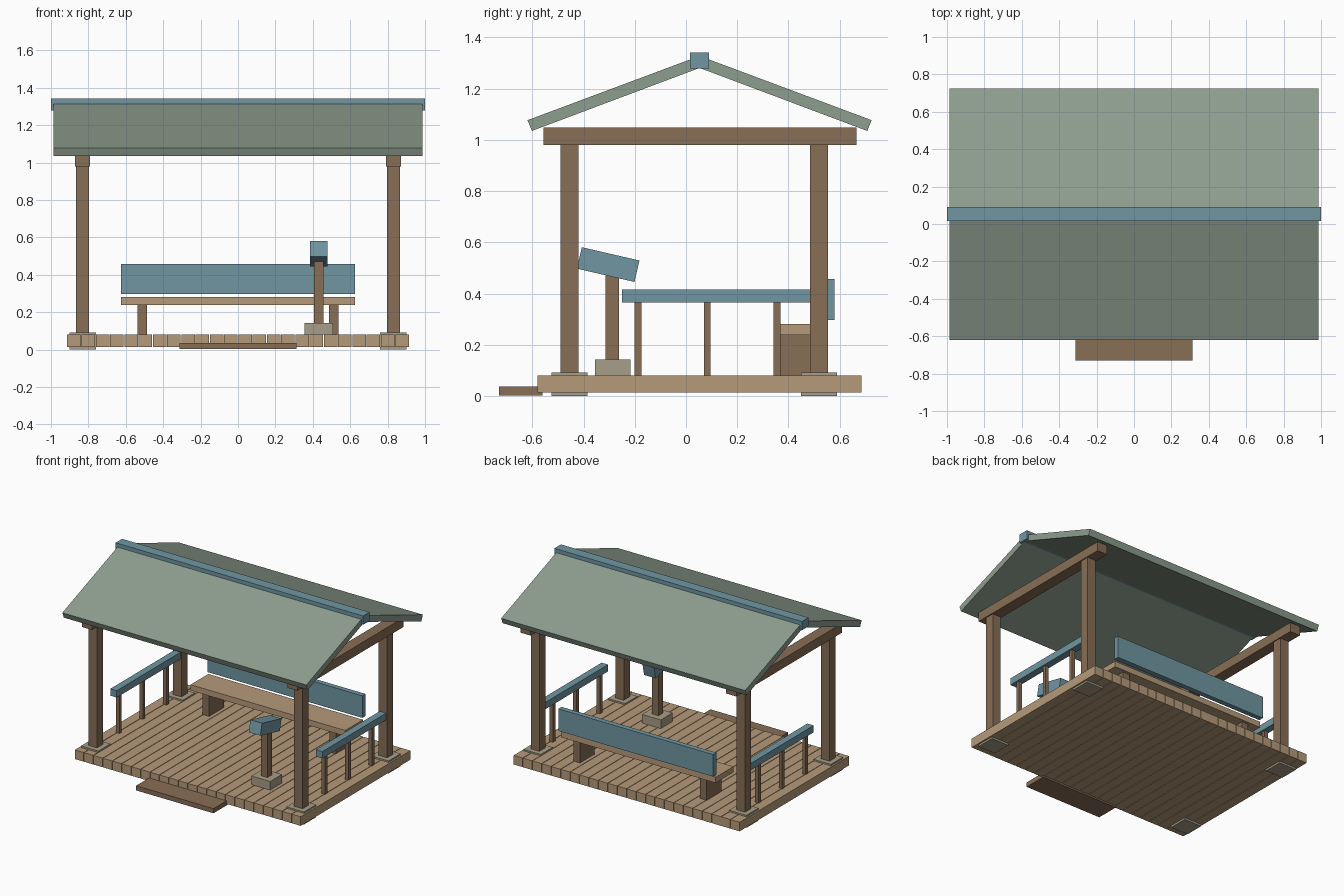
import bpy
from math import radians
from mathutils import Matrix

cube = bpy.data.objects.get("Cube")
if cube:
    bpy.data.objects.remove(cube)


def material(name, rgb):
    mat = bpy.data.materials.new(name)
    mat.use_nodes = True
    color = (*rgb, 1)
    mat.diffuse_color = color
    mat.node_tree.nodes["Principled BSDF"].inputs["Base Color"].default_value = color
    return mat


GREEN = material("roof_green", (0.27, 0.34, 0.275))
BLUE = material("trim_blue", (0.162, 0.305, 0.361))
BROWN = material("timber_brown", (0.246, 0.156, 0.093))
TAN = material("plank_tan", (0.468, 0.328, 0.195))
STONE = material("footing_stone", (0.392, 0.342, 0.246))


def prism(name, profile, x0, x1, mat):
    """Extrude a (y, z) profile along x."""
    n = len(profile)
    verts = [(x, y, z) for x in (x0, x1) for y, z in profile]
    faces = [tuple(reversed(range(n))), tuple(range(n, 2 * n))]
    faces += [(i, (i + 1) % n, n + (i + 1) % n, n + i) for i in range(n)]
    mesh = bpy.data.meshes.new(name)
    mesh.from_pydata(verts, [], faces)
    mesh.materials.append(mat)
    obj = bpy.data.objects.new(name, mesh)
    bpy.context.collection.objects.link(obj)
    return obj


def box(name, x, y, z, mat):
    """Box from (min, max) pairs."""
    profile = [(y[0], z[0]), (y[1], z[0]), (y[1], z[1]), (y[0], z[1])]
    return prism(name, profile, x[0], x[1], mat)


def span(center, width):
    return center - width / 2, center + width / 2


MID = 0.053        # y of the ridge and deck centre
DECK_TOP = 0.08

# Deck of parallel planks
COUNT, HALF, GAP = 24, 0.915, 0.004
pitch = 2 * HALF / COUNT
for i in range(COUNT):
    box(f"deck_plank_{i + 1}", span(-HALF + (i + 0.5) * pitch, pitch - GAP),
        (-0.58, 0.685), (0.0135, DECK_TOP), TAN)

# Entry step
box("entry_step", (-0.313, 0.313), (-0.73, -0.56), (0.002, 0.036), BROWN)

# Posts, footings, beams and side rails, mirrored left and right
for side, sx in (("left", 0.831), ("right", -0.831)):
    for end, y in (("front", -0.455), ("back", 0.52)):
        box(f"{side}_{end}_footing", span(sx, 0.141), span(y, 0.14), (0, 0.091), STONE)
        box(f"{side}_{end}_post", span(sx, 0.068), span(y, 0.07), (0.09, 0.982), BROWN)
    box(f"{side}_beam", span(sx, 0.082), (-0.557, 0.665), (0.98, 1.048), BROWN)
    box(f"{side}_handrail", span(sx, 0.052), (-0.25, 0.5), (0.365, 0.415), BLUE)
    for i, y in enumerate((-0.188, 0.083, 0.355)):
        box(f"{side}_baluster_{i + 1}", span(sx, 0.027), span(y, 0.027),
            (DECK_TOP, 0.367), BROWN)

# Gable roof and ridge cap
gable = [(MID - 0.655, 1.035), (MID, 1.281), (MID + 0.655, 1.035),
         (MID + 0.672, 1.077), (MID, 1.328), (MID - 0.672, 1.077)]
prism("roof", gable, -0.986, 0.986, GREEN)
box("ridge_cap", (-1, 1), span(MID, 0.075), (1.278, 1.342), BLUE)

# Bench
box("bench_seat", (-0.625, 0.625), (0.345, 0.55), (0.238, 0.28), TAN)
box("bench_backrest", (-0.625, 0.625), (0.543, 0.58), (0.296, 0.457), BLUE)
for side, sx in (("left", 0.512), ("right", -0.512)):
    box(f"{side}_bench_leg", span(sx, 0.053), (0.36, 0.53), (DECK_TOP, 0.239), BROWN)

# Reading stand with a tilted head
box("stand_base", span(0.432, 0.152), span(-0.286, 0.137), (DECK_TOP, 0.143), STONE)
box("stand_post", span(0.432, 0.052), span(-0.288, 0.052), (0.142, 0.485), BROWN)
head = box("stand_head", span(0, 0.094), span(0, 0.231), span(0, 0.086), BLUE)
head.data.transform(Matrix.Translation((0.432, -0.304, 0.513))
                    @ Matrix.Rotation(radians(-13), 4, 'X'))
